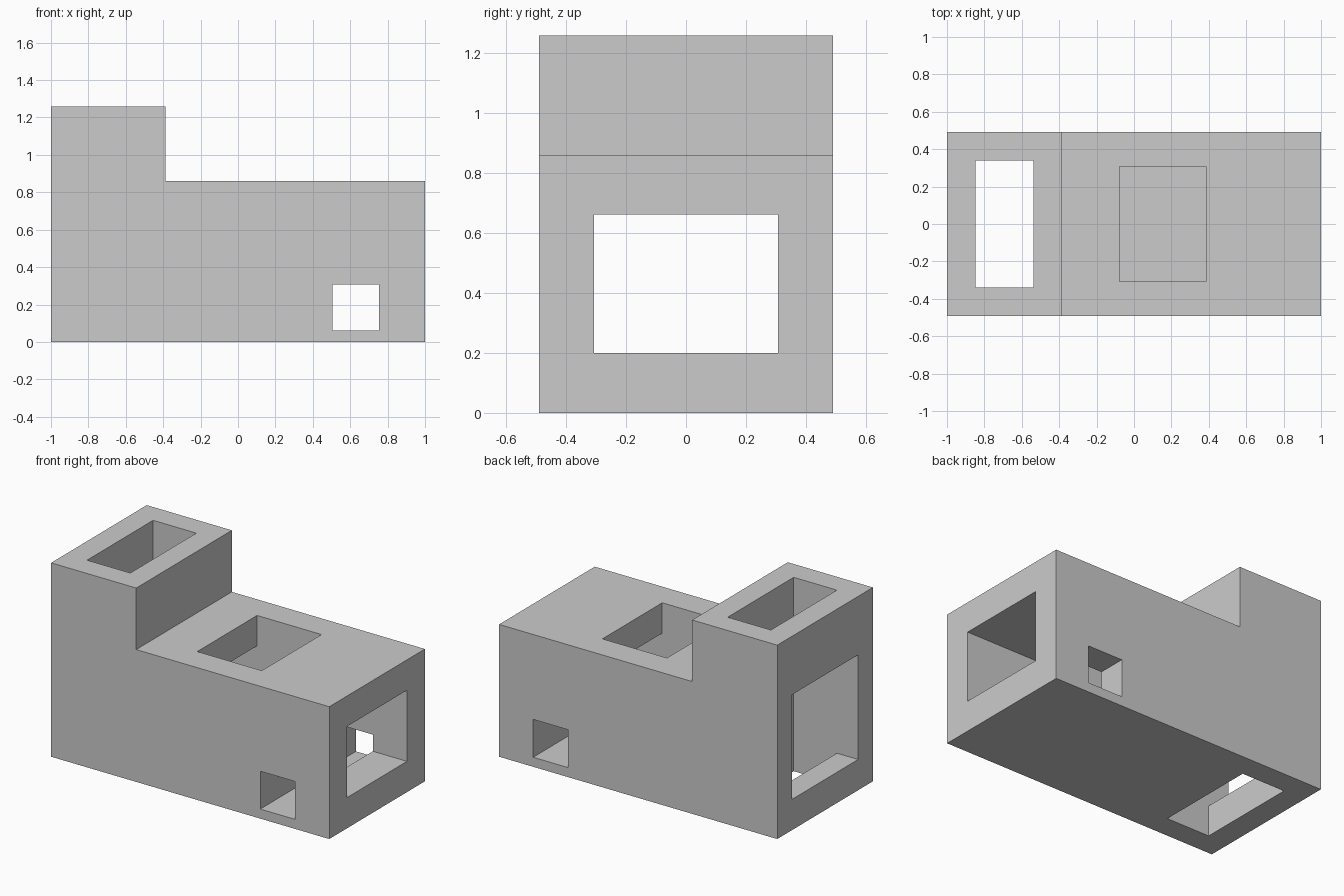
import bpy, bmesh

if "Cube" in bpy.data.objects:
    bpy.data.objects.remove(bpy.data.objects["Cube"])


def extrude_profile(name, points, half_width):
    """Closed XZ profile extruded symmetrically along Y."""
    bm = bmesh.new()
    face = bm.faces.new([bm.verts.new((x, -half_width, z)) for x, z in points])
    side = bmesh.ops.extrude_face_region(bm, geom=[face])
    verts = [g for g in side["geom"] if isinstance(g, bmesh.types.BMVert)]
    bmesh.ops.translate(bm, verts=verts, vec=(0, 2 * half_width, 0))
    bmesh.ops.recalc_face_normals(bm, faces=bm.faces)
    mesh = bpy.data.meshes.new(name)
    bm.to_mesh(mesh)
    bm.free()
    obj = bpy.data.objects.new(name, mesh)
    bpy.context.collection.objects.link(obj)
    return obj


def cut(target, cutter):
    cutter.hide_render = True
    mod = target.modifiers.new(cutter.name, "BOOLEAN")
    mod.operation = "DIFFERENCE"
    mod.solver = "EXACT"
    mod.object = cutter
    bpy.context.view_layer.objects.active = target
    bpy.ops.object.modifier_apply(modifier=mod.name)
    bpy.data.objects.remove(cutter)


# Stepped block: long low body with a tower at the left end
block = extrude_profile("stepped_block", [
    (-1, 0), (1, 0), (1, 0.86), (-0.388, 0.86), (-0.388, 1.26), (-1, 1.26)], 0.491)

# Vertical tower shaft joined to the taller window on the left end
cut(block, extrude_profile("shaft_cutter", [
    (-0.848, -0.1), (-0.537, -0.1), (-0.537, 1.4), (-0.848, 1.4),
    (-0.848, 0.88), (-1.1, 0.88), (-1.1, 0.2), (-0.848, 0.2)], 0.339))

# Lengthwise tunnel from the right end, with the top opening above it
cut(block, extrude_profile("tunnel_cutter", [
    (-0.7, 0.2), (1.1, 0.2), (1.1, 0.662), (0.386, 0.662),
    (0.386, 1.0), (-0.078, 1.0), (-0.078, 0.662), (-0.7, 0.662)], 0.307))

# Small square hole from front to back
cut(block, extrude_profile("side_hole_cutter", [
    (0.504, 0.062), (0.755, 0.062), (0.755, 0.308), (0.504, 0.308)], 0.6))
